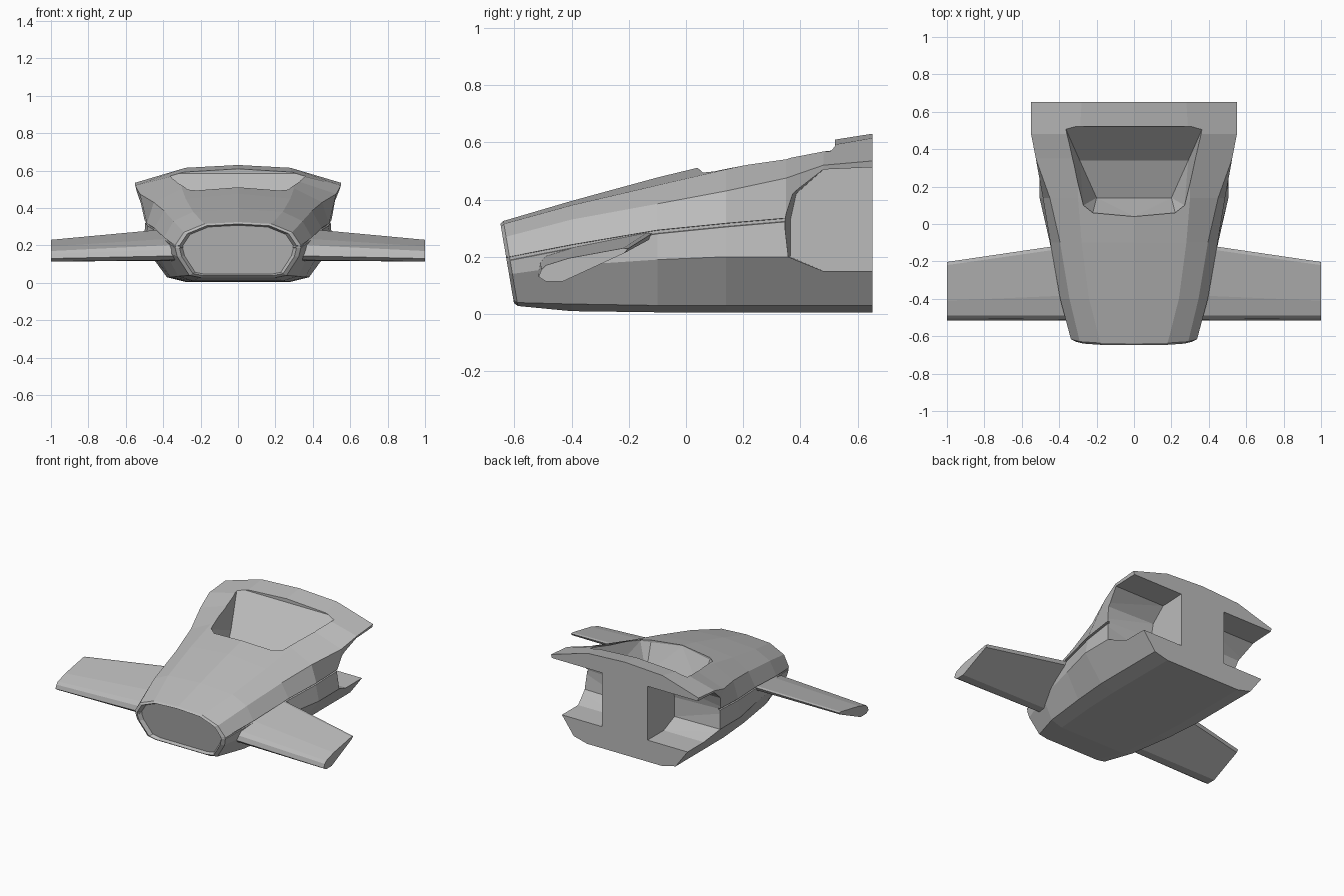
import bpy
import bmesh
from mathutils import Vector

default = bpy.data.objects.get("Cube")
if default:
    bpy.data.objects.remove(default, do_unlink=True)

GREY = (0.5, 0.5, 0.5, 1.0)
paint = bpy.data.materials.new("hull_grey")
paint.use_nodes = True
paint.diffuse_color = GREY
for node in paint.node_tree.nodes:
    if node.type == 'BSDF_PRINCIPLED':
        node.inputs["Base Color"].default_value = GREY


def make_object(name, bm):
    """Turn a bmesh into a flat shaded object in the shared paint."""
    bmesh.ops.recalc_face_normals(bm, faces=bm.faces[:])
    mesh = bpy.data.meshes.new(name)
    bm.to_mesh(mesh)
    bm.free()
    mesh.materials.append(paint)
    obj = bpy.data.objects.new(name, mesh)
    bpy.context.scene.collection.objects.link(obj)
    return obj


def loft(name, rings):
    """Skin a list of equal-length closed rings and cap both ends."""
    bm = bmesh.new()
    loops = [[bm.verts.new(p) for p in ring] for ring in rings]
    for a, b in zip(loops, loops[1:]):
        for i in range(len(a)):
            j = (i + 1) % len(a)
            bm.faces.new((a[i], a[j], b[j], b[i]))
    bm.faces.new(loops[0])
    bm.faces.new(loops[-1][::-1])
    return make_object(name, bm)


def hull_of(name, points):
    """Convex solid around some points, used as a cutter."""
    bm = bmesh.new()
    for p in points:
        bm.verts.new(p)
    bmesh.ops.convex_hull(bm, input=bm.verts[:])
    bmesh.ops.dissolve_limit(bm, angle_limit=0.01, verts=bm.verts[:], edges=bm.edges[:])
    obj = make_object(name, bm)
    obj.hide_render = True
    return obj


def section(y, roof, edge, shoulder, seam, side, chine, keel, groove=0.014):
    """Full cross-section ring from half of its corner points."""
    sx, sz = seam
    half = [(0, roof), edge, shoulder,
            (sx, sz + 0.005), (sx - groove, sz + 0.004),
            (sx - groove, sz - 0.006), (sx - groove * 0.3, sz - 0.008),
            side, chine, keel, (0, keel[1])]
    ring = half + [(-x, z) for x, z in half[-2:0:-1]]
    return [Vector((x, y, z)) for x, z in ring]


def nose_ring(ring, scale, push):
    """Scaled copy of the nose section, raked back toward the keel."""
    mid = 0.178
    out = []
    for p in ring:
        z = mid + (p.z - mid) * scale
        out.append(Vector((p.x * scale, -0.65 + (0.325 - z) * 0.17 + push, z)))
    return out


# Fuselage: raked nose with a recessed panel, widening to a flared tail
nose = section(0, 0.325, (0.18, 0.315), (0.29, 0.27), (0.337, 0.195),
               (0.325, 0.14), (0.26, 0.04), (0.2, 0.028), groove=0.003)
rear_low = ((0.505, 0.2), (0.38, 0.03), (0.28, 0.005))
rings = [
    nose_ring(nose, 0.88, 0.025),
    nose_ring(nose, 0.93, 0.0),
    nose_ring(nose, 1.0, 0.012),
    section(-0.4, 0.395, (0.24, 0.38), (0.345, 0.33), (0.395, 0.237),
            (0.39, 0.17), (0.32, 0.035), (0.24, 0.01)),
    section(-0.1, 0.477, (0.28, 0.45), (0.395, 0.385), (0.447, 0.288),
            (0.45, 0.19), (0.36, 0.03), (0.27, 0.006)),
    section(0.14, 0.535, (0.3, 0.505), (0.45, 0.43), (0.487, 0.312), *rear_low),
    section(0.35, 0.578, (0.3, 0.55), (0.525, 0.475), (0.5, 0.33), *rear_low),
    section(0.48, 0.603, (0.29, 0.585), (0.55, 0.52), (0.5, 0.34), *rear_low),
    section(0.652, 0.63, (0.28, 0.615), (0.55, 0.535), (0.5, 0.355), *rear_low),
]
fuselage = loft("fuselage", rings)

# Scoop in the roof: rim outline, bent back wall and a deep front line
scoop = []
rim = [(0.37, 0.52, 0.585), (0.3, 0.22, 0.52), (0.27, 0.1, 0.49),
       (0.22, 0.06, 0.48), (0.0, 0.04, 0.505)]
for s in (-1, 1):
    for x, y, z in rim:
        scoop += [(s * x, y, z), (s * x, y, 1)]
    scoop += [(s * 0.29, 0.34, 0.39), (s * 0.2, 0.14, 0.3)]
cutters = [hull_of("scoop_cutter", scoop)]

# Open side bays at the tail, leaving a thin web in the middle
bay_inner = [(0.365, 0.2), (0.365, 0.33), (0.385, 0.42), (0.48, 0.505),
             (0.66, 0.513), (0.8, 0.513), (0.8, 0.15), (0.48, 0.15)]
bay_outer = [(0.355, 0.2), (0.34, 0.33), (0.37, 0.42)] + bay_inner[3:]
for s in (-1, 1):
    points = [(s * 0.17, y, z) for y, z in bay_inner]
    points += [(s * 0.6, y, z) for y, z in bay_outer]
    cutters.append(hull_of("bay_cutter", points))

for cutter in cutters:
    cut = fuselage.modifiers.new("cut", 'BOOLEAN')
    cut.operation = 'DIFFERENCE'
    cut.solver = 'EXACT'
    cut.object = cutter
bpy.context.view_layer.update()
graph = bpy.context.evaluated_depsgraph_get()
solid = bpy.data.meshes.new_from_object(fuselage.evaluated_get(graph))
fuselage.modifiers.clear()
fuselage.data = solid
for cutter in cutters:
    bpy.data.objects.remove(cutter, do_unlink=True)

# Wings: slanted blade section, thicker and longer at the root
tip = [(-0.515, 0.13), (-0.505, 0.155), (-0.49, 0.17), (-0.41, 0.195),
       (-0.22, 0.23), (-0.203, 0.228), (-0.215, 0.213), (-0.43, 0.114), (-0.49, 0.114)]
root = [(-0.515, 0.145), (-0.51, 0.18), (-0.49, 0.205), (-0.38, 0.24),
        (-0.12, 0.295), (-0.1, 0.293), (-0.11, 0.27), (-0.43, 0.118), (-0.49, 0.122)]
for side, s in (("left", 1), ("right", -1)):
    loft(side + "_wing", [[(s * x, y, z) for y, z in profile]
                          for x, profile in ((0.3, root), (1.0, tip))])
